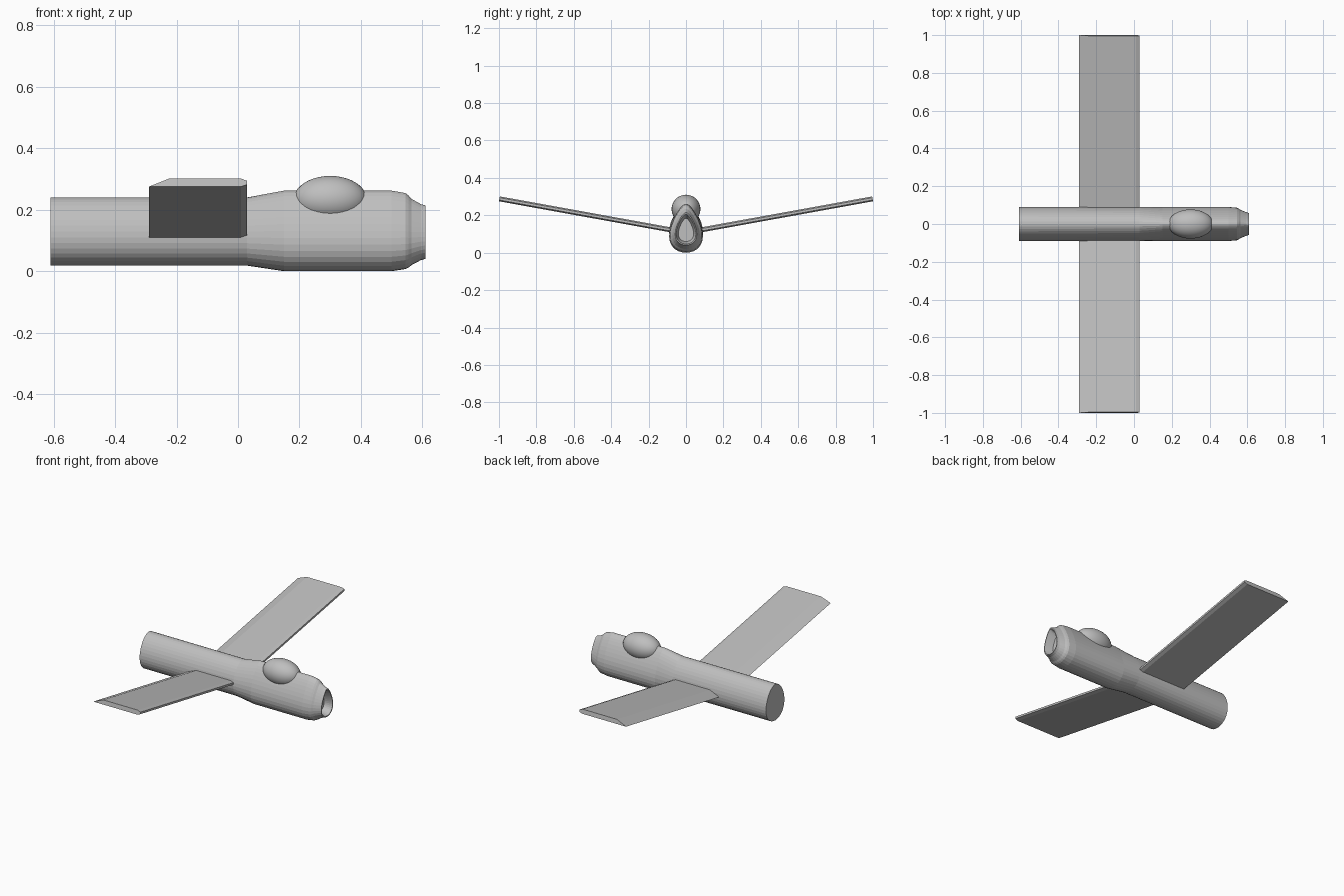
import bpy, bmesh, math

if "Cube" in bpy.data.objects:
    bpy.data.objects.remove(bpy.data.objects["Cube"])


def material(name, rgb):
    m = bpy.data.materials.new(name)
    m.diffuse_color = (*rgb, 1)
    m.use_nodes = True
    m.node_tree.nodes["Principled BSDF"].inputs["Base Color"].default_value = m.diffuse_color
    return m


GREY = material("light grey", (0.52, 0.52, 0.52))


def loft(name, rings, smooth=False):
    """Skin a list of point rings and cap both ends."""
    bm = bmesh.new()
    loops = [[bm.verts.new(p) for p in ring] for ring in rings]
    n = len(rings[0])
    for a, b in zip(loops, loops[1:]):
        for i in range(n):
            j = (i + 1) % n
            bm.faces.new((a[i], a[j], b[j], b[i]))
    bm.faces.new(loops[0])
    bm.faces.new(loops[-1])
    bmesh.ops.recalc_face_normals(bm, faces=bm.faces)
    me = bpy.data.meshes.new(name)
    bm.to_mesh(me)
    bm.free()
    me.materials.append(GREY)
    ob = bpy.data.objects.new(name, me)
    bpy.context.collection.objects.link(ob)
    return ob


def egg(x, low, high, half_width, k, n=36):
    """Egg cross-section, narrower at the top for larger k."""
    ts = [2 * math.pi * i / n for i in range(n)]
    ys = [math.sin(t) * (1 - k * math.cos(t)) for t in ts]
    s = half_width / max(ys)
    mid, r = (low + high) / 2, (high - low) / 2
    return [(x, y * s, mid + r * math.cos(t)) for t, y in zip(ts, ys)]


# Fuselage with a recessed nose intake: x, low z, high z, half width, egg factor
sections = [
    (-0.61, 0.018, 0.24, 0.09, 0.15),
    (0.03, 0.018, 0.24, 0.09, 0.2),
    (0.15, 0.0, 0.262, 0.09, 0.4),
    (0.50, 0.0, 0.262, 0.09, 0.4),
    (0.545, 0.007, 0.254, 0.086, 0.4),
    (0.555, 0.012, 0.246, 0.081, 0.4),
    (0.565, 0.02, 0.235, 0.074, 0.4),
    (0.595, 0.036, 0.218, 0.062, 0.4),
    (0.61, 0.04, 0.214, 0.058, 0.4),
    (0.61, 0.046, 0.206, 0.053, 0.4),
    (0.56, 0.06, 0.184, 0.041, 0.4),
]
loft("fuselage", [egg(*s) for s in sections])

# Wings with upward slope: chamfered section of x and height above underside
section = [(-0.29, 0), (0.01, 0), (0.03, 0.007), (0.03, 0.019),
           (0.01, 0.026), (-0.225, 0.026)]
slope = 0.181
for side, name in ((1, "left_wing"), (-1, "right_wing")):
    rings = []
    for y in (0.04, 1.0):
        z = 0.275 - slope * (1 - y)
        rings.append([(x, side * (y - slope * h), z + h) for x, h in section])
    loft(name, rings)

# Canopy bubble
bpy.ops.mesh.primitive_uv_sphere_add(segments=32, ring_count=20, radius=1,
                                     location=(0.30, 0, 0.233))
canopy = bpy.context.object
canopy.name = "canopy"
canopy.scale = (0.119, 0.077, 0.077)
canopy.data.materials.append(GREY)
bpy.ops.object.shade_smooth()
